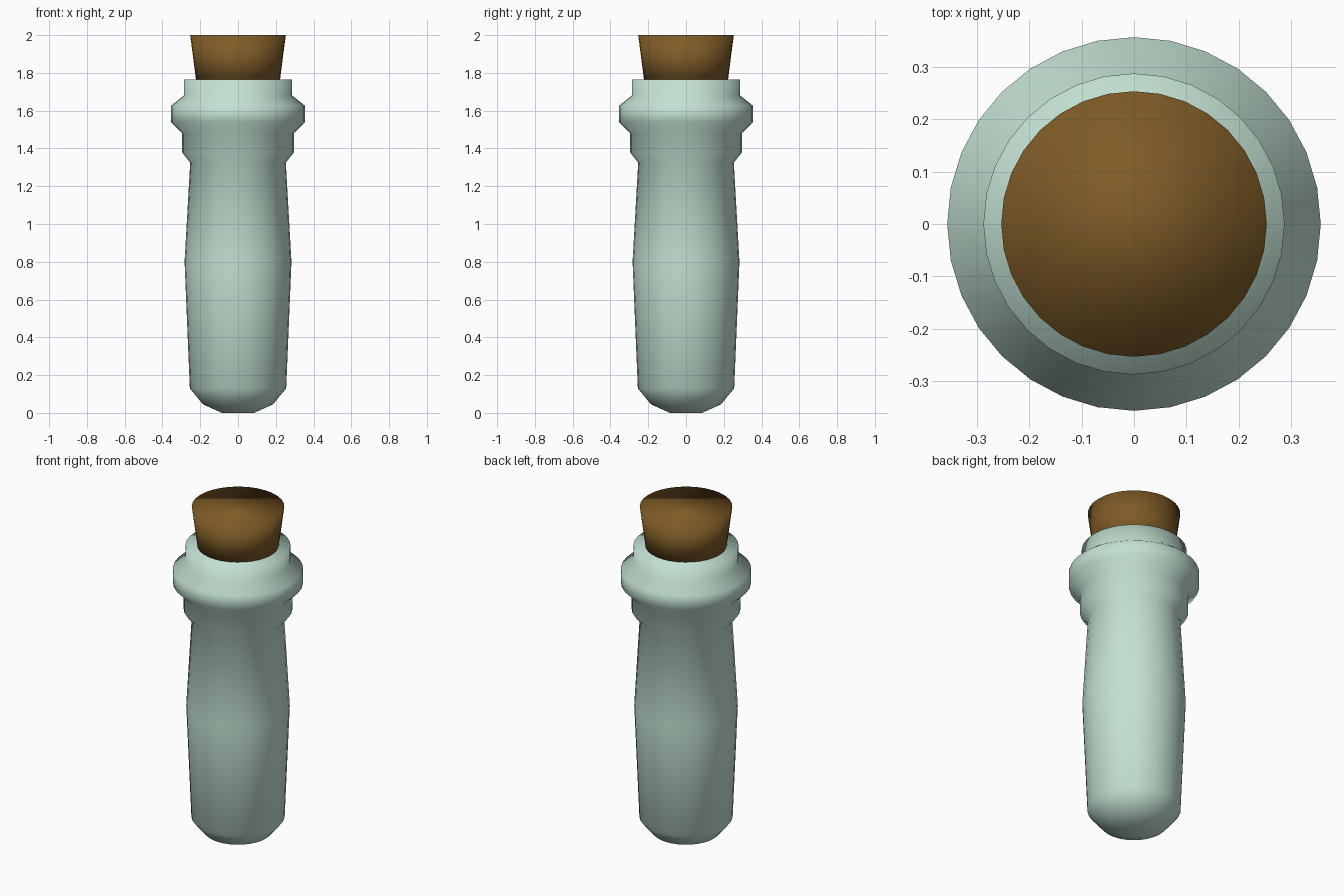
import bpy
import bmesh
from math import cos, sin, tau

if "Cube" in bpy.data.objects:
    bpy.data.objects.remove(bpy.data.objects["Cube"], do_unlink=True)

SIDES = 32


def material(name, colour):
    mat = bpy.data.materials.new(name)
    mat.use_nodes = True
    mat.diffuse_color = (*colour, 1)
    mat.node_tree.nodes["Principled BSDF"].inputs["Base Color"].default_value = (*colour, 1)
    return mat


def lathe(name, profile, mat):
    """Turn a (radius, height) profile, listed upwards, into a closed smooth solid."""
    bm = bmesh.new()
    rings = [[bm.verts.new((r * cos(tau * i / SIDES), r * sin(tau * i / SIDES), z))
              for i in range(SIDES)] for r, z in profile]
    for low, high in zip(rings, rings[1:]):
        for i in range(SIDES):
            j = (i + 1) % SIDES
            bm.faces.new((low[i], low[j], high[j], high[i]))
    bm.faces.new(rings[0][::-1])
    bm.faces.new(rings[-1])
    for face in bm.faces:
        face.smooth = True
    mesh = bpy.data.meshes.new(name)
    bm.to_mesh(mesh)
    bm.free()
    mesh.materials.append(mat)
    obj = bpy.data.objects.new(name, mesh)
    bpy.context.collection.objects.link(obj)
    return obj


glass = material("pale green glass", (0.55, 0.76, 0.65))
cork = material("brown cork", (0.21, 0.105, 0.02))

# Bottle: rounded foot, swelling body, stepped collar, flared ring and lip
lathe("bottle", [
    (0.085, 0), (0.185, 0.045), (0.255, 0.13),
    (0.283, 0.8), (0.253, 1.325),
    (0.297, 1.38), (0.297, 1.48),
    (0.356, 1.54), (0.356, 1.625),
    (0.287, 1.68), (0.287, 1.765),
], glass)

# Tapered stopper, seated slightly into the lip
lathe("stopper", [(0.218, 1.73), (0.253, 2)], cork)
